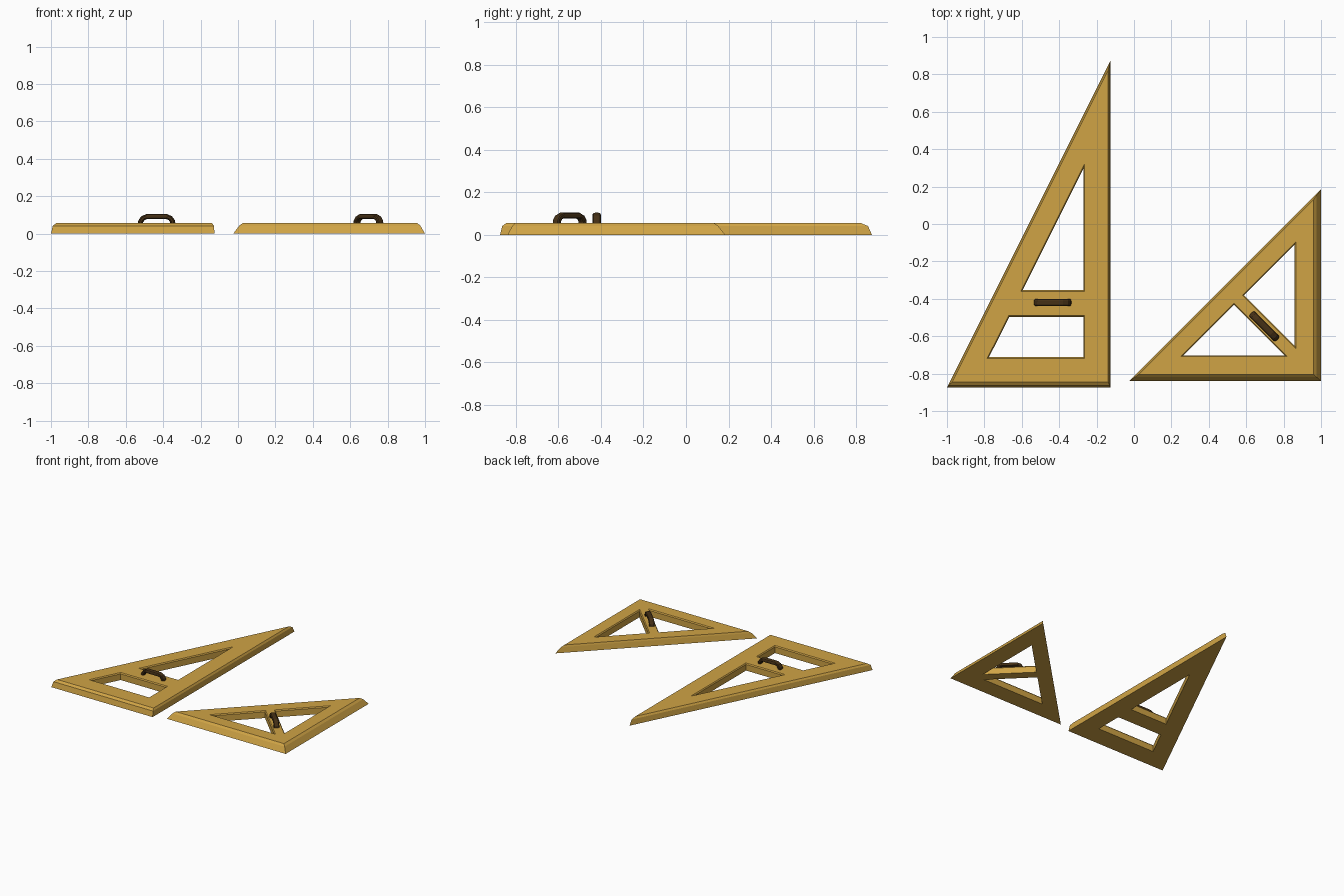
import bpy, bmesh, math
from mathutils import Vector, Matrix

if "Cube" in bpy.data.objects:
    bpy.data.objects.remove(bpy.data.objects["Cube"])


def material(name, rgb):
    m = bpy.data.materials.new(name)
    m.diffuse_color = (*rgb, 1)
    m.use_nodes = True
    m.node_tree.nodes["Principled BSDF"].inputs["Base Color"].default_value = m.diffuse_color
    return m


GOLD = material("golden plastic", (0.63, 0.37, 0.06))
BROWN = material("dark brown", (0.06, 0.03, 0.008))


def finish(bm, name, mat):
    bmesh.ops.recalc_face_normals(bm, faces=bm.faces)
    me = bpy.data.meshes.new(name)
    bm.to_mesh(me)
    bm.free()
    me.materials.append(mat)
    ob = bpy.data.objects.new(name, me)
    bpy.context.collection.objects.link(ob)
    return ob


def inset(poly, amounts):
    """Move every edge of a counter-clockwise polygon inwards by its own amount."""
    n = len(poly)
    lines = []
    for i in range(n):
        p, q = Vector(poly[i]), Vector(poly[(i + 1) % n])
        d = (q - p).normalized()
        lines.append((p + Vector((-d.y, d.x)) * amounts[i], d))
    out = []
    for i in range(n):
        (p, d), (q, e) = lines[i - 1], lines[i]
        w = q - p
        out.append(p + d * (w.cross(e) / d.cross(e)))
    return out


def loft(bm, rings):
    """Join stacked rings with walls; return bottom and top edge loops."""
    loops = [[bm.verts.new((p[0], p[1], z)) for p in poly] for poly, z in rings]
    n = len(loops[0])
    for a, b in zip(loops, loops[1:]):
        for i in range(n):
            j = (i + 1) % n
            bm.faces.new((a[i], a[j], b[j], b[i]))
    return [[bm.edges.get((l[i], l[(i + 1) % n])) for i in range(n)]
            for l in (loops[0], loops[-1])]


def set_square(name, outline, insets, mid, holes):
    bm = bmesh.new()
    # bevelled outer rim
    low, high = loft(bm, [(outline, 0),
                          (inset(outline, [a * mid for a in insets]), 0.042),
                          (inset(outline, insets), 0.056)])
    # window openings with a slight chamfer at the top
    for h in holes:
        small = inset(h, [0.006] * len(h))
        lo, hi = loft(bm, [(small, 0), (small, 0.048), (h, 0.056)])
        low += lo
        high += hi
    for edges, nz in ((low, -1), (high, 1)):
        bmesh.ops.triangle_fill(bm, use_beauty=True, use_dissolve=False,
                                edges=edges, normal=(0, 0, nz))
    return finish(bm, name, GOLD)


def handle(name, centre, angle):
    """Arched grip: rounded section swept along a low arch."""
    half = [(0.087, 0.05), (0.085, 0.066), (0.074, 0.082), (0.054, 0.091)]
    path = [Vector((-x, z)) for x, z in half] + [Vector(p) for p in reversed(half)]
    bm = bmesh.new()
    rings, sides = [], 12
    for i, p in enumerate(path):
        t = (path[min(i + 1, len(path) - 1)] - path[max(i - 1, 0)]).normalized()
        nrm = Vector((-t.y, t.x))
        ring = []
        for k in range(sides):
            a = 2 * math.pi * (k + 0.5) / sides
            c, s = math.cos(a), math.sin(a)
            w = 0.020 * math.copysign(abs(c) ** 0.7, c)
            h = 0.014 * math.copysign(abs(s) ** 0.7, s)
            q = p + nrm * h
            ring.append(bm.verts.new((q.x, w, q.y)))
        rings.append(ring)
    for a, b in zip(rings, rings[1:]):
        for k in range(sides):
            j = (k + 1) % sides
            bm.faces.new((a[k], a[j], b[j], b[k]))
    bm.faces.new(rings[0])
    bm.faces.new(rings[-1])
    bm.transform(Matrix.Translation((*centre, 0)) @ Matrix.Rotation(angle, 4, 'Z'))
    return finish(bm, name, BROWN)


# tall narrow set square
set_square("tall_set_square",
           [(-1, -0.875), (-0.125, -0.875), (-0.125, 0.875)],
           (0.03, 0.013, 0.012), 0.35,
           [[(-0.605, -0.36), (-0.265, -0.36), (-0.265, 0.32)],
            [(-0.785, -0.718), (-0.265, -0.718), (-0.265, -0.49), (-0.67, -0.49)]])
handle("tall_square_handle", (-0.435, -0.42), 0)

# right-angled isosceles set square
set_square("wide_set_square",
           [(-0.025, -0.84), (1, -0.84), (1, 0.185)],
           (0.036, 0.04, 0.01), 0.62,
           [[(0.58, -0.38), (0.865, -0.665), (0.865, -0.095)],
            [(0.25, -0.708), (0.82, -0.708), (0.535, -0.423)]])
handle("wide_square_handle", (0.697, -0.547), -math.pi / 4)
